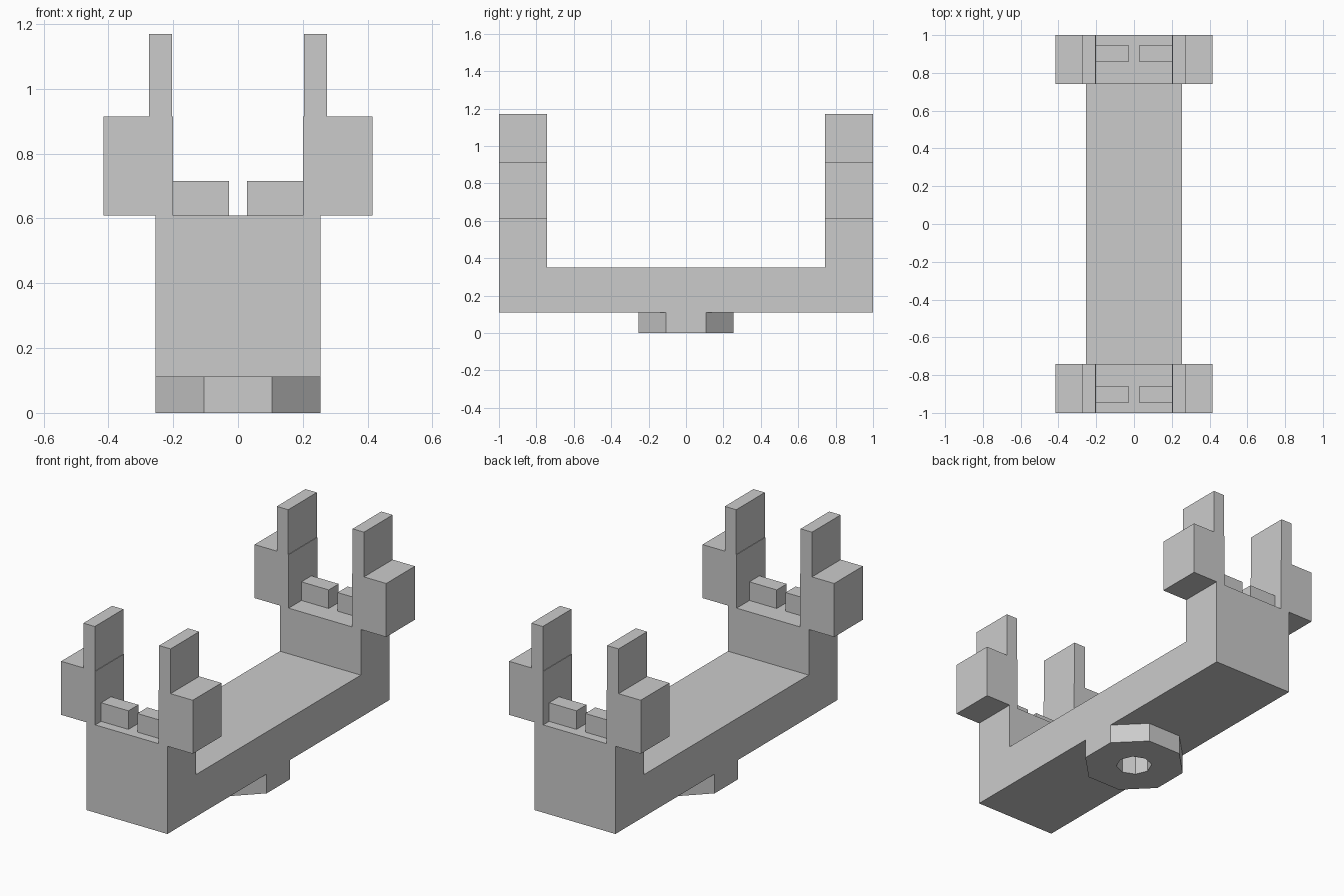
import bpy, bmesh, math

if "Cube" in bpy.data.objects:
    bpy.data.objects.remove(bpy.data.objects["Cube"])


def finish(name, bm):
    bmesh.ops.recalc_face_normals(bm, faces=bm.faces)
    me = bpy.data.meshes.new(name)
    bm.to_mesh(me)
    bm.free()
    ob = bpy.data.objects.new(name, me)
    bpy.context.collection.objects.link(ob)
    return ob


def prism(name, points, offset):
    """Extrude a planar outline of 3D points along offset."""
    bm = bmesh.new()
    face = bm.faces.new([bm.verts.new(p) for p in points])
    new = bmesh.ops.extrude_face_region(bm, geom=[face], use_keep_orig=True)
    verts = [g for g in new["geom"] if isinstance(g, bmesh.types.BMVert)]
    bmesh.ops.translate(bm, vec=offset, verts=verts)
    return finish(name, bm)


def mirror_xy(ob):
    """Repeat a part in all four corners."""
    mod = ob.modifiers.new("mirror", 'MIRROR')
    mod.use_axis = (True, True, False)
    mod.use_mirror_merge = False


# U-shaped cradle body: beam with two end posts
W = 0.255
u = [(-1, 0.11), (1, 0.11), (1, 0.61), (0.742, 0.61),
     (0.742, 0.35), (-0.742, 0.35), (-0.742, 0.61), (-1, 0.61)]
prism("cradle_body", [(-W, y, z) for y, z in u], (2 * W, 0, 0))

# Stepped cheek with upright prong, on each corner
cheek = [(0.2, 0.61), (0.415, 0.61), (0.415, 0.915), (0.275, 0.915),
         (0.275, 1.17), (0.203, 1.17), (0.203, 0.915), (0.2, 0.915)]
mirror_xy(prism("cheek_prong", [(x, 0.742, z) for x, z in cheek], (0, 0.258, 0)))

# Small stop blocks between the cheeks
block = [(0.028, 0.61), (0.2, 0.61), (0.2, 0.716), (0.028, 0.716)]
mirror_xy(prism("stop_block", [(x, 0.857, z) for x, z in block], (0, 0.09, 0)))

# Octagonal mounting hub under the beam with an octagonal socket
bm = bmesh.new()


def ring(radius, turn, z):
    angles = [math.radians(45 * i + turn) for i in range(8)]
    return [bm.verts.new((radius * math.cos(a), radius * math.sin(a), z)) for a in angles]


R = W / math.cos(math.pi / 8)
loops = [ring(R, 22.5, 0), ring(R, 22.5, 0.11), ring(0.096, 0, 0.11), ring(0.096, 0, 0)]
for a, b in zip(loops, loops[1:] + loops[:1]):
    for i in range(8):
        j = (i + 1) % 8
        bm.faces.new((a[i], a[j], b[j], b[i]))
finish("mounting_hub", bm)
